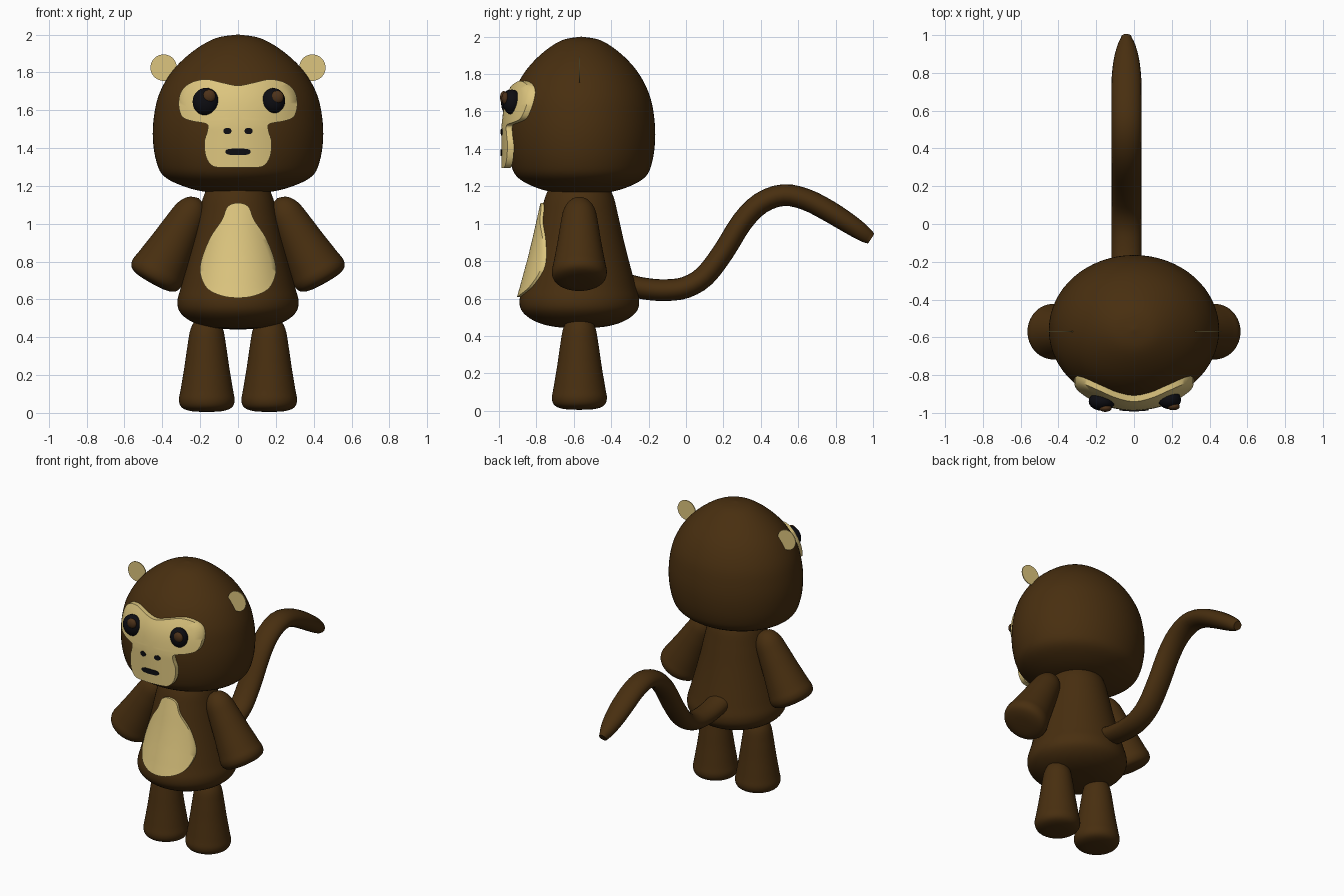
import bpy, bmesh, math
from mathutils import Vector, Matrix

cube = bpy.data.objects.get("Cube")
if cube:
    bpy.data.objects.remove(cube)


def material(name, rgb):
    m = bpy.data.materials.new(name)
    m.use_nodes = True
    m.diffuse_color = (*rgb, 1)
    m.node_tree.nodes["Principled BSDF"].inputs["Base Color"].default_value = (*rgb, 1)
    return m


FUR = material("dark_brown_fur", (0.065, 0.028, 0.005))
SKIN = material("tan_skin", (0.72, 0.56, 0.21))
BLACK = material("black", (0.004, 0.004, 0.006))
IRIS = material("iris_brown", (0.075, 0.032, 0.010))

CY = -0.57        # depth of the body axis
HEAD_Y = -0.56
HEAD_DEPTH = 0.395 / 0.45


def finish(name, bm, mat, angle=50):
    bmesh.ops.recalc_face_normals(bm, faces=bm.faces)
    mesh = bpy.data.meshes.new(name)
    bm.to_mesh(mesh)
    bm.free()
    mesh.materials.append(mat)
    ob = bpy.data.objects.new(name, mesh)
    bpy.context.collection.objects.link(ob)
    bpy.ops.object.select_all(action='DESELECT')
    ob.select_set(True)
    bpy.context.view_layer.objects.active = ob
    bpy.ops.object.shade_smooth_by_angle(angle=math.radians(angle))
    return ob


def spline(points, closed=False, steps=5):
    """Smooth curve through the points."""
    p = [Vector(q) for q in points]
    n = len(p)
    pick = (lambda i: p[i % n]) if closed else (lambda i: p[min(max(i, 0), n - 1)])
    out = []
    for i in range(n if closed else n - 1):
        a, b, c, d = (pick(i + k) for k in (-1, 0, 1, 2))
        for s in range(steps):
            t = s / steps
            out.append(b + (c - a) * (t / 2) + (a * 2 - b * 5 + c * 4 - d) * (t * t / 2)
                       + (b * 3 - a - c * 3 + d) * (t ** 3 / 2))
    return out if closed else out + [p[-1]]


def loft(bm, rings):
    loops = [[bm.verts.new(v) for v in ring] for ring in rings]
    n = len(loops[0])
    for a, b in zip(loops, loops[1:]):
        for i in range(n):
            bm.faces.new((a[i], a[(i + 1) % n], b[(i + 1) % n], b[i]))
    return loops


def revolve(name, profile, matrix, depth=1.0, sides=48):
    """Turn a (radius, height) profile around its axis."""
    bm = bmesh.new()
    turn = [2 * math.pi * i / sides for i in range(sides)]
    rings = [[matrix @ Vector((max(r, 0.0005) * math.cos(a), max(r, 0.0005) * depth * math.sin(a), z))
              for a in turn] for r, z in profile]
    loops = loft(bm, rings)
    bm.faces.new(loops[0])
    bm.faces.new(loops[-1])
    return finish(name, bm, FUR)


def radius_at(profile, z):
    for a, b in zip(profile, profile[1:]):
        if a[1] <= z <= b[1]:
            return a[0] + (b[0] - a[0]) * (z - a[1]) / max(b[1] - a[1], 1e-6)
    return 0.0


def plate(name, outline, centre, surface, lift, mat, rim):
    """Curved panel that follows a surface, with a rim going back."""
    bm = bmesh.new()
    c = Vector(centre)
    put = lambda q, dy=0.0: Vector((q.x, surface(q.x, q.y) - lift + dy, q.y))
    rings = [[put(c + (q - c) * (k / 8)) for q in outline] for k in range(1, 9)]
    rings.append([put(q, rim) for q in outline])
    loops = loft(bm, rings)
    bm.faces.new(loops[0])
    return finish(name, bm, mat)


def mirrored(half):
    return half + [(-x, z) for x, z in reversed(half) if x > 0]


def oval(x, z, rx, rz, n=24, power=1.0):
    pts = []
    for i in range(n):
        c, s = math.cos(2 * math.pi * i / n), math.sin(2 * math.pi * i / n)
        pts.append(Vector((x + rx * math.copysign(abs(c) ** power, c),
                           z + rz * math.copysign(abs(s) ** power, s))))
    return pts


def ellipsoid(name, centre, size, mat):
    bm = bmesh.new()
    bmesh.ops.create_uvsphere(bm, u_segments=24, v_segments=14, radius=1)
    bm.transform(Matrix.Translation(centre) @ Matrix.Diagonal((*size, 1)))
    return finish(name, bm, mat)


# Head and torso
head = spline([(0, 1.155), (0.15, 1.165), (0.28, 1.195), (0.39, 1.25), (0.432, 1.33), (0.45, 1.45),
               (0.444, 1.57), (0.415, 1.69), (0.345, 1.81), (0.24, 1.91), (0.12, 1.98), (0, 2.0)])
torso = spline([(0, 0.44), (0.14, 0.45), (0.24, 0.48), (0.305, 0.53), (0.32, 0.59), (0.3, 0.67),
                (0.265, 0.8), (0.235, 0.92), (0.208, 1.04), (0.18, 1.15), (0.14, 1.2), (0, 1.22)])
revolve("head", head, Matrix.Translation((0, HEAD_Y, 0)), HEAD_DEPTH, 64)
revolve("torso", torso, Matrix.Translation((0, CY, 0)), 1.0, 64)

# Arms and legs share one flared shape
limb = spline([(0, 0), (0.08, 0.004), (0.13, 0.022), (0.147, 0.06), (0.138, 0.12), (0.118, 0.24),
               (0.102, 0.35), (0.085, 0.44), (0.05, 0.495), (0, 0.515)])
for side, word in ((1, "left"), (-1, "right")):
    revolve(word + "_leg", limb, Matrix.Translation((side * 0.165, CY, 0.005)))
    tilt = Matrix.Rotation(math.radians(-29 * side), 4, 'Y')
    revolve(word + "_arm", limb, Matrix.Translation((side * 0.458, CY, 0.685)) @ tilt)
    # Thin round ear
    bm = bmesh.new()
    bmesh.ops.create_cone(bm, cap_ends=True, segments=32, radius1=0.07, radius2=0.07, depth=0.006)
    bm.transform(Matrix.Translation((side * 0.393, CY, 1.825)) @ Matrix.Rotation(math.pi / 2, 4, 'X'))
    finish(word + "_ear", bm, SKIN, 30)

# Tail: oval section swept along a path of (depth, height)
path = spline([(-0.42, 0.71), (-0.3, 0.67), (-0.2, 0.65), (-0.1, 0.645), (0, 0.66), (0.1, 0.72), (0.2, 0.85),
               (0.3, 1.01), (0.4, 1.11), (0.52, 1.153), (0.64, 1.13), (0.76, 1.07), (0.88, 0.995),
               (0.96, 0.94), (0.99, 0.92)], steps=3)
bm = bmesh.new()
rings = []
for i, p in enumerate(path):
    along = (path[min(i + 1, len(path) - 1)] - path[max(i - 1, 0)]).normalized()
    tip = math.sqrt(max(0.0, 1 - max(0.0, (p.x - 0.72) / 0.28) ** 2))
    wide, thick = 0.08 * max(tip, 0.35), 0.058 * max(tip ** 0.5, 0.5)
    rings.append([Vector((-0.04 + wide * math.cos(a), p.x - along.y * thick * math.sin(a),
                          p.y + along.x * thick * math.sin(a)))
                  for a in (2 * math.pi * k / 20 for k in range(20))])
loops = loft(bm, rings)
bm.faces.new(loops[0])
bm.faces.new(loops[-1])
finish("tail", bm, FUR)


# Surfaces that the panels follow
def face_surface(x, z):
    r = 0.45 if z < 1.5 else radius_at(head, z)
    return HEAD_Y - HEAD_DEPTH * math.sqrt(max(r * r - x * x, 0))


def belly_surface(x, z):
    r = radius_at(torso, z)
    return CY - math.sqrt(max(r * r - x * x, 0))


# Face mask and belly patch
mask = spline(mirrored([(0, 1.73), (0.08, 1.745), (0.17, 1.763), (0.25, 1.745), (0.3, 1.7), (0.314, 1.63),
                        (0.295, 1.565), (0.24, 1.542), (0.165, 1.527), (0.162, 1.49), (0.178, 1.43),
                        (0.168, 1.35), (0.13, 1.303), (0.06, 1.298), (0, 1.298)]), closed=True, steps=4)
plate("face_mask", mask, (0, 1.56), face_surface, 0.032, SKIN, 0.035)
patch = spline(mirrored([(0, 1.11), (0.055, 1.09), (0.085, 1.02), (0.145, 0.93), (0.19, 0.82), (0.2, 0.74),
                         (0.165, 0.66), (0.09, 0.62), (0, 0.608)]), closed=True, steps=5)
plate("belly_patch", patch, (0, 0.82), belly_surface, 0.016, SKIN, 0.018)

# Nostrils and mouth
for side, word in ((1, "left"), (-1, "right")):
    plate(word + "_nostril", oval(side * 0.056, 1.49, 0.022, 0.017), (side * 0.056, 1.49),
          face_surface, 0.037, BLACK, 0.006)
plate("mouth", oval(0, 1.38, 0.066, 0.017, 32, 0.6), (0, 1.38), face_surface, 0.037, BLACK, 0.006)

# Eyes, slightly uneven, each with an iris
for word, x, z, rx, rz, ix, iz in (("right", -0.17, 1.645, 0.07, 0.073, -0.152, 1.675),
                                   ("left", 0.188, 1.65, 0.061, 0.067, 0.208, 1.67)):
    y = face_surface(x, z) - 0.032
    ellipsoid(word + "_eye", (x, y, z), (rx, 0.05, rz), BLACK)
    ellipsoid(word + "_iris", (ix, y - 0.036, iz), (0.034, 0.02, 0.034), IRIS)
